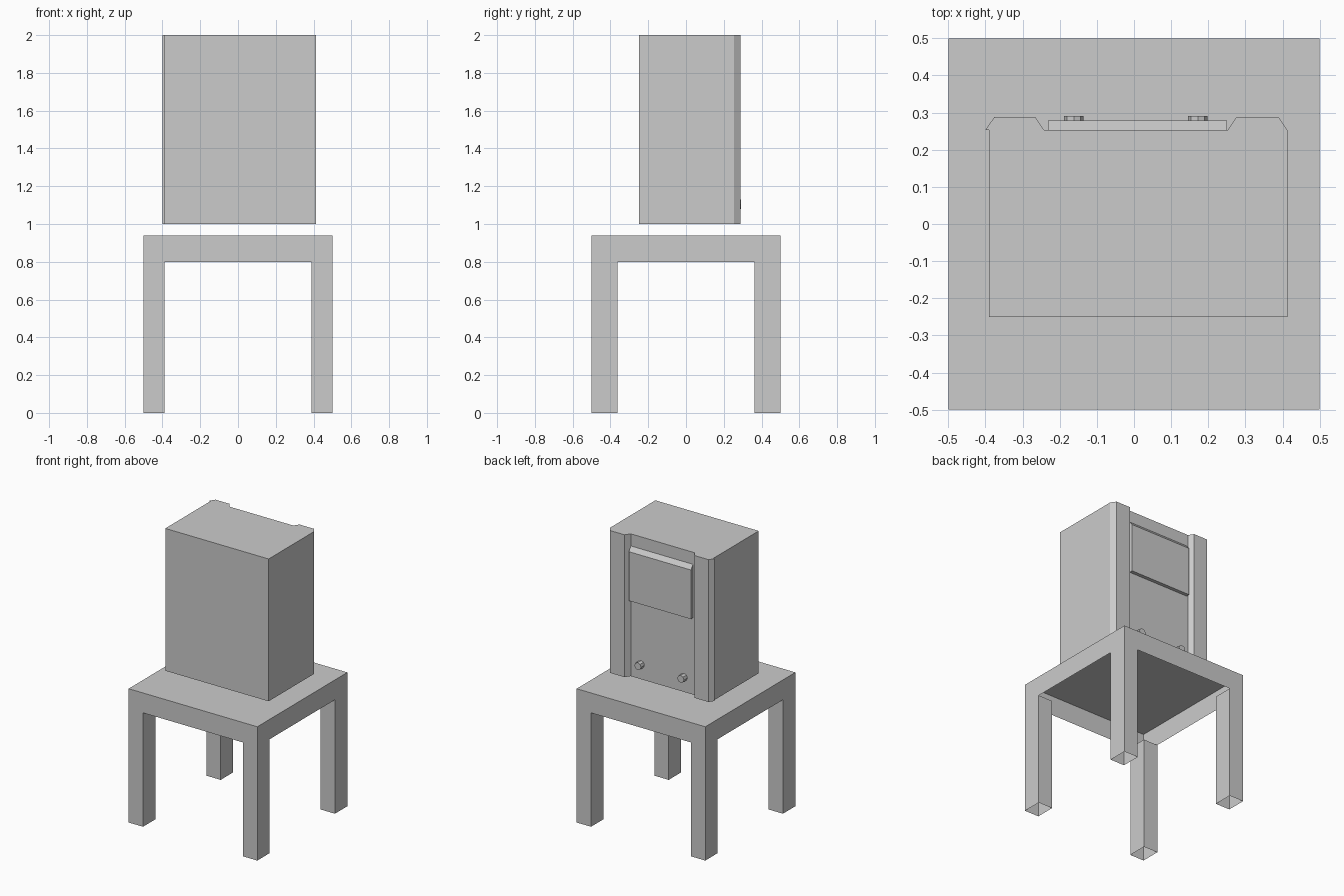
import bpy, bmesh, math
from mathutils import Matrix, Vector

if "Cube" in bpy.data.objects:
    bpy.data.objects.remove(bpy.data.objects["Cube"])

grey = bpy.data.materials.new("light_grey")
grey.diffuse_color = (0.6, 0.6, 0.6, 1)
grey.use_nodes = True
grey.node_tree.nodes["Principled BSDF"].inputs["Base Color"].default_value = grey.diffuse_color


def finish(name, bm):
    me = bpy.data.meshes.new(name)
    bm.to_mesh(me)
    bm.free()
    me.materials.append(grey)
    ob = bpy.data.objects.new(name, me)
    bpy.context.collection.objects.link(ob)
    return ob


def box(name, lo, hi, open_dirs=()):
    """Box between two corners; faces pointing along open_dirs are left out."""
    lo, hi = Vector(lo), Vector(hi)
    size = hi - lo
    bm = bmesh.new()
    bmesh.ops.create_cube(bm, size=1, matrix=Matrix.Translation((lo + hi) / 2) @ Matrix.Diagonal((*size, 1)))
    bm.normal_update()
    gone = [f for f in bm.faces if any(f.normal.dot(Vector(d)) > 0.9 for d in open_dirs)]
    bmesh.ops.delete(bm, geom=gone, context='FACES')
    return finish(name, bm)


def prism(name, outline, extent):
    """Closed prism: outline points swept by the extent vector."""
    bm = bmesh.new()
    face = bm.faces.new([bm.verts.new(p) for p in outline])
    ext = bmesh.ops.extrude_face_region(bm, geom=[face], use_keep_orig=True)
    moved = [g for g in ext["geom"] if isinstance(g, bmesh.types.BMVert)]
    bmesh.ops.translate(bm, verts=moved, vec=extent)
    bmesh.ops.recalc_face_normals(bm, faces=bm.faces)
    return finish(name, bm)


UP, DOWN = (0, 0, 1), (0, 0, -1)
WALL = 0.253  # rear face of the cabinet

# Table: hollow top open underneath, with four hollow legs
box("table_top", (-0.5, -0.5, 0.8), (0.5, 0.5, 0.94), [DOWN])
for sx, side in ((-1, "left"), (1, "right")):
    for sy, end in ((-1, "front"), (1, "back")):
        xs = sorted((sx * 0.5, sx * 0.388))
        ys = sorted((sy * 0.5, sy * 0.362))
        box(f"{end}_{side}_leg", (xs[0], ys[0], 0), (xs[1], ys[1], 0.8), [UP, DOWN])

# Cabinet above the table
box("cabinet", (-0.39, -0.25, 1.0), (0.413, WALL, 2.0))

# Bevelled upright strips on the rear face
for name, x0, x1 in (("left_strip", -0.40, -0.242), ("right_strip", 0.252, 0.413)):
    prism(name, [(x0, WALL, 1), (x1, WALL, 1), (x1 - 0.024, 0.288, 1), (x0 + 0.024, 0.288, 1)], (0, 0, 1))

# Rear panel with a sloping top edge
prism("rear_panel", [(-0.232, WALL, 1.54), (-0.232, 0.278, 1.54), (-0.232, 0.278, 1.885), (-0.232, WALL, 1.915)],
      (0.482, 0, 0))

# Two knobs low on the rear face
for name, x in (("left_knob", -0.162), ("right_knob", 0.172)):
    bm = bmesh.new()
    bmesh.ops.create_cone(bm, cap_ends=True, segments=8, radius1=0.026, radius2=0.026, depth=0.038,
                          matrix=Matrix.Translation((x, WALL + 0.019, 1.105)) @ Matrix.Rotation(math.pi / 2, 4, 'X'))
    finish(name, bm)
